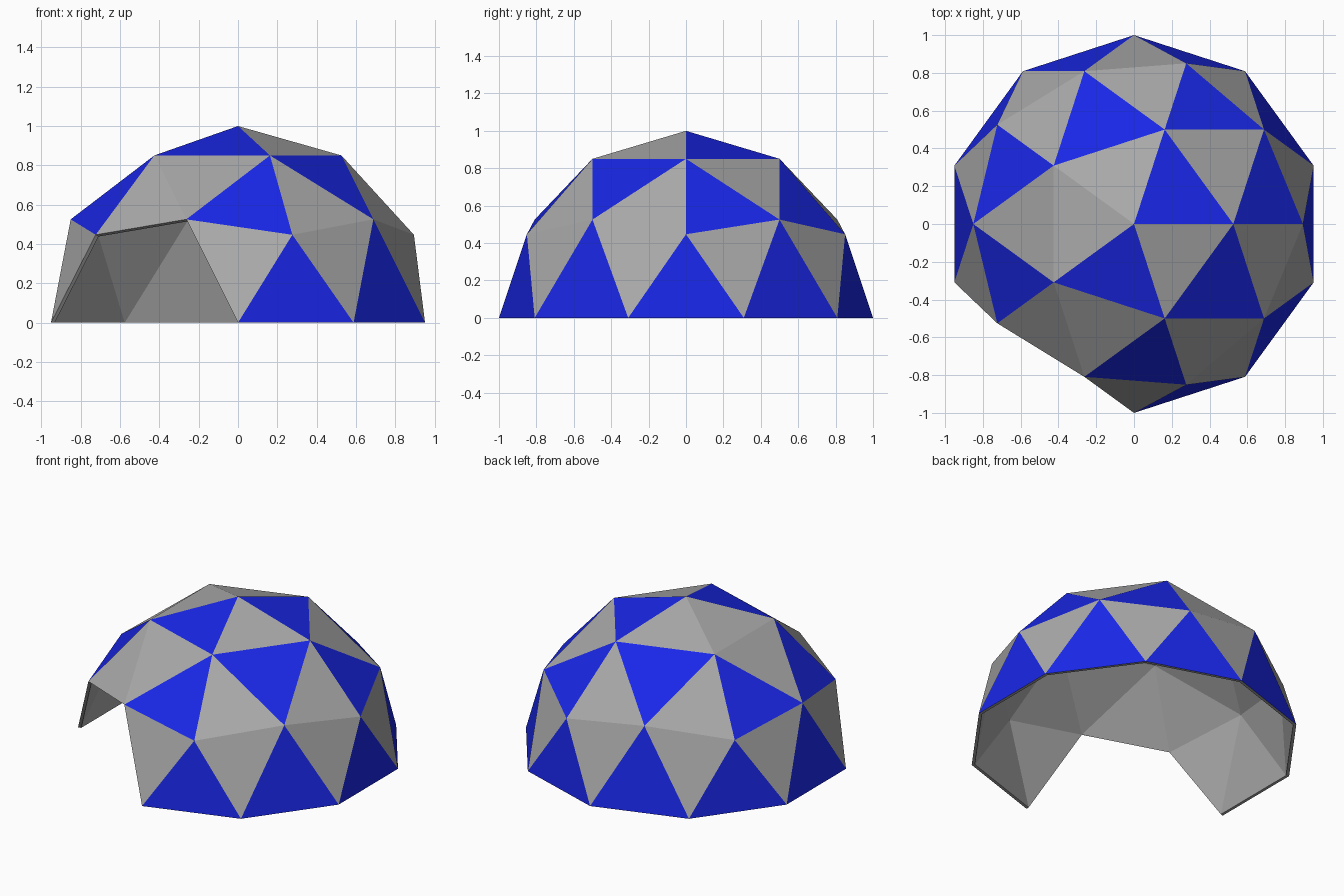
import bpy, bmesh
from math import sin, cos, radians, sqrt
from mathutils import Vector

if "Cube" in bpy.data.objects:
    bpy.data.objects.remove(bpy.data.objects["Cube"])

THICK = 0.02


def pt(deg, z):
    r = sqrt(max(0, 1 - z * z))
    return Vector((r * cos(radians(deg)), r * sin(radians(deg)), z))


def material(name, col):
    m = bpy.data.materials.new(name)
    m.diffuse_color = col
    m.use_nodes = True
    m.node_tree.nodes["Principled BSDF"].inputs["Base Color"].default_value = m.diffuse_color
    return m


# rings of the two-frequency geodesic dome
bm = bmesh.new()
apex = bm.verts.new((0, 0, 1))
upper = [bm.verts.new(pt(72 * k, 0.85065)) for k in range(5)]
hub = [bm.verts.new(pt(72 * k, 0.44721)) for k in range(5)]
mid = [bm.verts.new(pt(72 * k + 36, 0.52573)) for k in range(5)]
base = [bm.verts.new(pt(36 * k + 18, 0)) for k in range(10)]


def panel(a, b, c, blue):
    f = bm.faces.new((a, b, c))
    f.material_index = int(blue)


for k in range(5):
    n = (k + 1) % 5
    b0, b1, bp = base[2 * k], base[2 * k + 1], base[2 * k - 1]
    # cap: tip, centre and two lower corners
    panel(apex, upper[k], upper[n], k in (0, 3))
    panel(upper[k], mid[k], upper[n], k in (1, 4))
    panel(upper[k], hub[k], mid[k], k in (0, 2))
    panel(upper[n], mid[k], hub[n], k in (0, 2, 3))
    # wall: blue panels stand on the ground, grey ones hang between them
    panel(hub[k], b0, mid[k], False)
    panel(mid[k], b1, hub[n], False)
    panel(mid[k], b0, b1, True)
    panel(hub[k], bp, b0, True)

# doorway: remove the three panels meeting at one ground point
door = min(base, key=lambda v: (v.co - pt(234, 0)).length)
bmesh.ops.delete(bm, geom=[door], context='VERTS')

# grey inner lining and rim, scaled towards the centre
outer = list(bm.faces)
edges = [e for e in bm.edges if e.is_boundary]
inner = {v: bm.verts.new(v.co * (1 - THICK)) for v in list(bm.verts)}
for f in outer:
    bm.faces.new([inner[v] for v in reversed(f.verts)])
for e in edges:
    a, b = e.verts
    bm.faces.new((a, b, inner[b], inner[a]))
bmesh.ops.recalc_face_normals(bm, faces=bm.faces)

me = bpy.data.meshes.new("dome_shell")
bm.to_mesh(me)
bm.free()
me.materials.append(material("grey_panel", (0.4, 0.4, 0.4, 1)))
me.materials.append(material("blue_panel", (0.01, 0.02, 0.8, 1)))
ob = bpy.data.objects.new("dome_shell", me)
bpy.context.collection.objects.link(ob)
